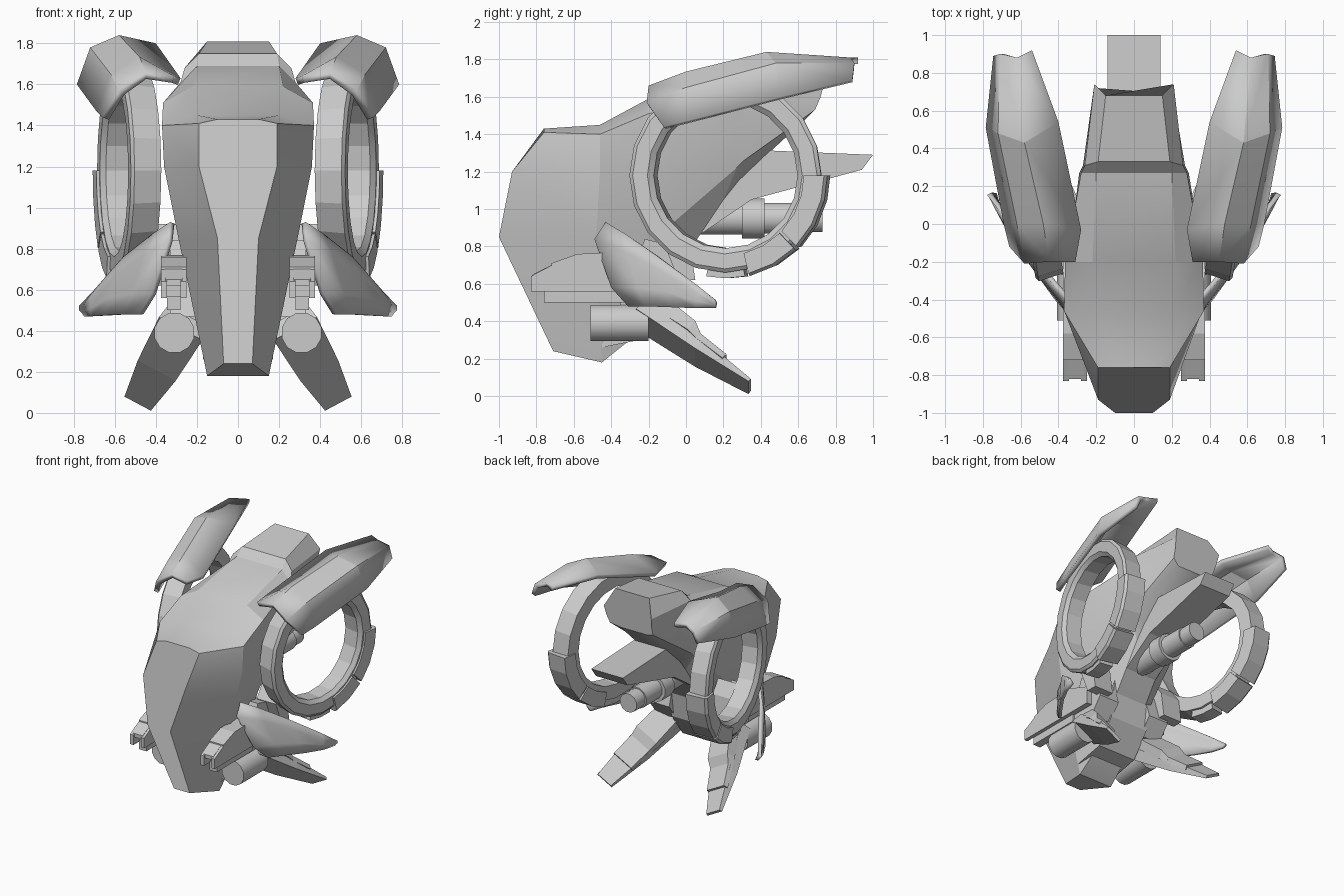
import bpy, bmesh
from math import sin, cos, radians, pi
from mathutils import Vector

if "Cube" in bpy.data.objects:
    bpy.data.objects.remove(bpy.data.objects["Cube"])


def finish(name, bm, mirror=False, thick=0, smooth=None):
    bmesh.ops.remove_doubles(bm, verts=bm.verts, dist=1e-5)
    bmesh.ops.recalc_face_normals(bm, faces=bm.faces)
    me = bpy.data.meshes.new(name)
    bm.to_mesh(me)
    bm.free()
    ob = bpy.data.objects.new(name, me)
    bpy.context.collection.objects.link(ob)
    if thick:
        m = ob.modifiers.new("thickness", 'SOLIDIFY')
        m.thickness, m.offset = thick, -1
    if mirror:
        ob.modifiers.new("mirror", 'MIRROR')
    if smooth:
        bpy.context.view_layer.objects.active = ob
        ob.select_set(True)
        bpy.ops.object.shade_smooth_by_angle(angle=radians(smooth))
        ob.select_set(False)
    return ob


def loft(name, rows, ring=True, cyclic=False, **kw):
    """Skin rows of points; ring closes each row, cyclic joins last row to first."""
    bm = bmesh.new()
    vs = [[bm.verts.new(p) for p in r] for r in rows]
    n, k = len(vs), len(vs[0])
    for i in range(n if cyclic else n - 1):
        for j in range(k if ring else k - 1):
            a, b = vs[i], vs[(i + 1) % n]
            bm.faces.new((a[j], a[(j + 1) % k], b[(j + 1) % k], b[j]))
    if ring and not cyclic:
        bm.faces.new(vs[0])
        bm.faces.new(vs[-1])
    return finish(name, bm, **kw)


def side_profile(name, pts, x0, x1, **kw):
    """Extrude a (y, z) outline between two x values."""
    return loft(name, [[(x, y, z) for y, z in pts] for x in (x0, x1)], **kw)


def tube(name, x, z, stations, n=12, **kw):
    """Cylinder along y with (y, radius) steps."""
    rows = [[(x + r * cos((i + .5) * 2 * pi / n), y, z + r * sin((i + .5) * 2 * pi / n))
             for i in range(n)] for y, r in stations]
    return loft(name, rows, **kw)


# Main hull: half sections from top shoulder to keel, mirrored into full loops
half = [
    [(.10, -.76, 1.43), (.19, -.76, 1.41), (.19, -.93, 1.2), (.10, -1, .85), (.07, -.71, .24)],
    [(.20, -.46, 1.45), (.37, -.46, 1.4), (.36, -.46, 1.2), (.29, -.48, .85), (.15, -.45, .18)],
    [(.22, -.2, 1.59), (.365, -.2, 1.51), (.35, -.2, 1.2), (.26, -.1, .9), (.14, -.3, .3)],
    [(.20, .27, 1.69), (.28, .27, 1.61), (.29, .27, 1.42), (.26, .27, 1.22), (.14, .2, 1.05)],
    [(.19, .33, 1.75), (.26, .31, 1.68), (.27, .31, 1.45), (.26, .31, 1.26), (.14, .28, 1.15)],
    [(.15, .68, 1.81), (.21, .74, 1.68), (.20, .72, 1.6), (.19, .69, 1.53), (.12, .66, 1.5)],
]
loft("hull", [h + [(-x, y, z) for x, y, z in reversed(h)] for h in half], smooth=22)

# Tail boom and rear exhaust
side_profile("tail_boom", [(-.2, .7), (.1, .88), (.35, 1.05), (.94, 1.21), (1, 1.29),
                           (.27, 1.32), (-.1, 1.1)], -.14, .14)
tube("exhaust", 0, .95, [(0, .09), (.3, .09), (.3, .11), (.42, .11), (.42, .085),
                         (.62, .085), (.62, .075), (.73, .075)], smooth=35)

# Tilted ring engines
tilt = radians(9.5)
u = Vector((sin(tilt), cos(tilt), 0))
axis = Vector((cos(tilt), -sin(tilt), 0))
centre = Vector((.53, .22, 1.18))


def arc(section, angles):
    return [[centre + (u * cos(radians(a)) + Vector((0, 0, sin(radians(a))))) * r + axis * s
             for r, s in section] for a in angles]


loft("engine_ring", arc([(.50, -.075), (.52, .06), (.50, .075), (.42, .075), (.39, .05), (.39, -.075)],
     range(0, 360, 18)), cyclic=True, mirror=True, smooth=15)
sleeve = [(.43, -.085), (.545, -.085), (.555, .07), (.54, .09), (.43, .09)]
loft("engine_sleeve_upper", arc(sleeve, (-44, -29, -14, 0)), mirror=True)
loft("engine_sleeve_lower", arc(sleeve, (-76, -61, -46)), mirror=True)
loft("engine_ring_foot", arc([(.45, -.06), (.55, -.06), (.55, .05), (.45, .05)], (-101, -90, -79)),
     mirror=True)

# Folded armour plates above the engines
loft("upper_wing", [
    [(.31, -.2, 1.64), (.45, -.2, 1.66), (.58, -.21, 1.57), (.66, -.12, 1.44)],
    [(.28, -.03, 1.63), (.48, .0, 1.735), (.62, .0, 1.65), (.69, .0, 1.47)],
    [(.40, .54, 1.80), (.58, .43, 1.84), (.72, .48, 1.78), (.785, .51, 1.60)],
    [(.54, .92, 1.81), (.62, .88, 1.81), (.71, .9, 1.78), (.745, .89, 1.69)],
], ring=False, thick=.035, mirror=True, smooth=15)

# Curved lower fins
loft("lower_fin", [
    [(.33, -.43, .93), (.34, -.49, .84), (.42, -.4, .58), (.48, -.31, .48)],
    [(.42, -.33, .87), (.46, -.32, .77), (.52, -.26, .58), (.55, -.22, .48)],
    [(.56, -.17, .76), (.59, -.15, .68), (.63, -.11, .56), (.65, -.08, .475)],
    [(.70, .05, .60), (.72, .05, .56), (.72, .05, .51), (.72, .05, .47)],
    [(.775, .15, .52), (.775, .155, .50), (.76, .155, .485), (.75, .155, .47)],
], ring=False, thick=.025, mirror=True, smooth=25)

# Forward guns: housing, forked muzzle, under-barrel and pod
side_profile("gun_housing", [(-.72, .56), (-.72, .71), (-.58, .76), (-.3, .77), (-.1, .7),
                             (-.1, .56)], .25, .375, mirror=True)
for i, (a, b) in enumerate(((.25, .28), (.345, .375))):
    side_profile(f"muzzle_prong_{i}", [(-.83, .56), (-.83, .64), (-.7, .71), (-.7, .56)], a, b,
                 mirror=True)
side_profile("muzzle_bridge", [(-.82, .62), (-.82, .65), (-.7, .71), (-.7, .62)], .27, .355, mirror=True)
side_profile("gun_underbarrel", [(-.76, .5), (-.76, .57), (-.3, .57), (-.3, .5)], .28, .345,
             mirror=True)
tube("gun_pod", .31, .39, [(-.51, .1), (-.2, .1)], mirror=True, smooth=35)

# Hip block, side brackets and engine struts
side_profile("hip_block", [(-.45, .26), (-.2, .31), (-.06, .5), (-.02, .8), (-.4, .85)], -.17, .17)
side_profile("hip_bracket", [(-.36, .47), (-.1, .47), (0, .6), (-.06, .8), (-.22, .84)], .15, .33,
             mirror=True)
side_profile("engine_strut", [(-.12, .82), (-.04, .62), (.05, .62), (.02, .82), (-.05, .92)], .25, .42,
             mirror=True)

# Splayed legs
hip, toe = Vector((.28, -.2, .41)), Vector((.485, .34, .052))
wide = Vector((.88, 0, .47)).normalized()
up = wide.cross(toe - hip).normalized()
if up.z < 0:
    up = -up


def leg_part(name, stations):
    """Stations: fraction along the leg, half width, low and high offset."""
    rows = []
    for t, w, lo, hi in stations:
        p = hip.lerp(toe, t)
        rows.append([p - wide * w + up * lo, p + wide * w + up * lo,
                     p + wide * w * .9 + up * hi, p - wide * w * .9 + up * hi])
    loft(name, rows, mirror=True)


leg_part("leg", [(-.08, .12, -.04, .05), (.5, .105, -.035, .04), (1, .073, -.01, .012)])
leg_part("leg_armour", [(-.05, .10, .03, .13), (.35, .11, .03, .10), (.45, .10, .02, .06),
                        (.72, .095, .01, .045)])
